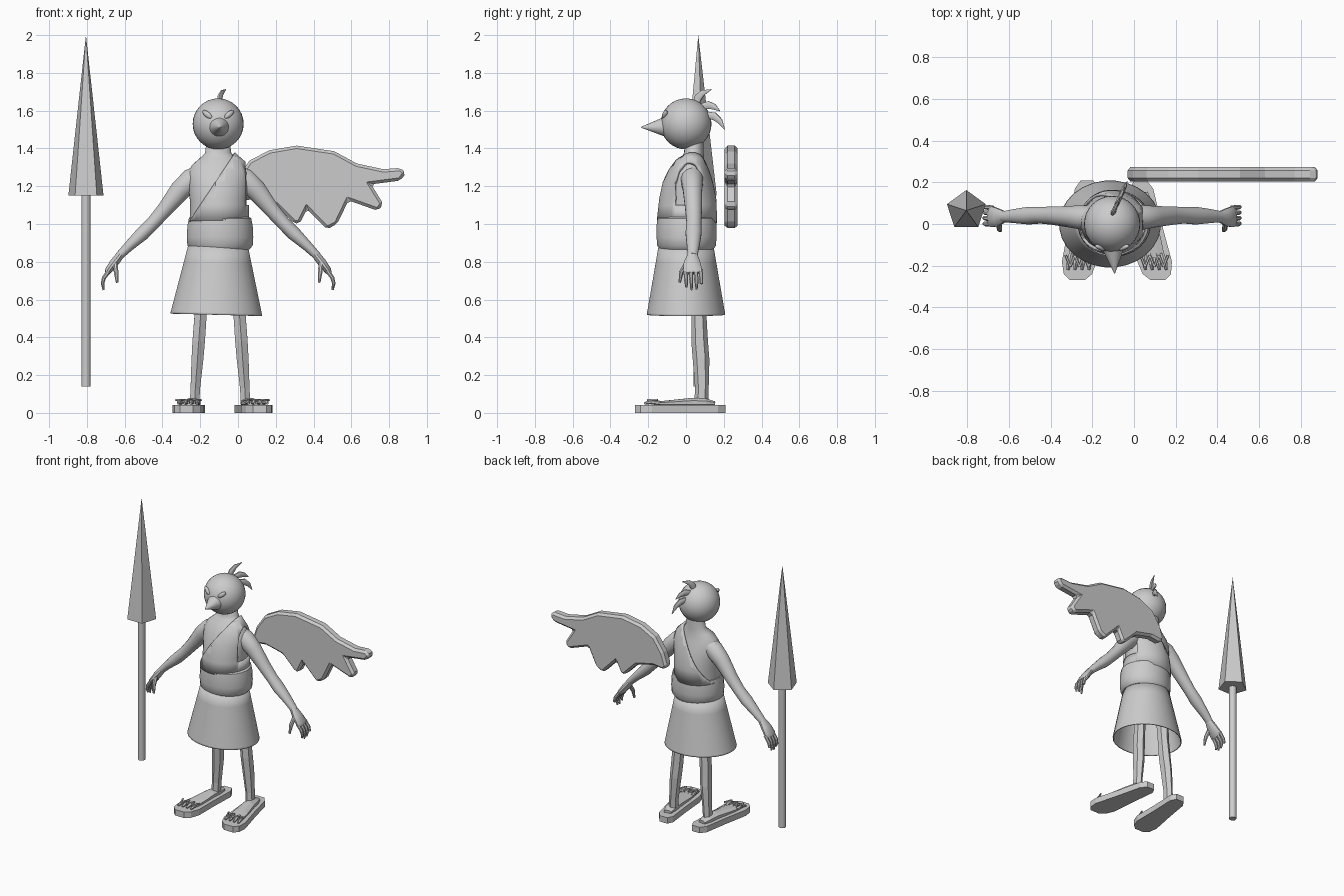
import bpy, bmesh, math
from mathutils import Vector, Matrix

GREY = bpy.data.materials.new("plain_grey")
GREY.diffuse_color = (0.6, 0.6, 0.6, 1)
CX = -0.105  # body centre line


def add(name, bm, smooth=True):
    bmesh.ops.recalc_face_normals(bm, faces=bm.faces)
    me = bpy.data.meshes.new(name)
    bm.to_mesh(me)
    bm.free()
    me.materials.append(GREY)
    for p in me.polygons:
        p.use_smooth = smooth
    if smooth:
        me.set_sharp_from_angle(angle=math.radians(40))
    ob = bpy.data.objects.new(name, me)
    bpy.context.collection.objects.link(ob)
    return ob


def tube_bm(rings, n=16, hint=(1, 0, 0), caps=True, bm=None):
    """Loft of ellipses; each ring is (x, y, z, radius along hint, other radius)."""
    bm = bm or bmesh.new()
    pts = [Vector(r[:3]) for r in rings]
    loops = []
    for i, r in enumerate(rings):
        t = (pts[min(i + 1, len(pts) - 1)] - pts[max(i - 1, 0)]).normalized()
        h = Vector(hint)
        side = (h - t * h.dot(t)).normalized()
        up = t.cross(side)
        loops.append([bm.verts.new(pts[i] + side * r[3] * math.cos(a) + up * r[4] * math.sin(a))
                      for a in (2 * math.pi * (k + 0.5) / n for k in range(n))])
    for a, b in zip(loops, loops[1:]):
        for k in range(n):
            bm.faces.new((a[k], a[(k + 1) % n], b[(k + 1) % n], b[k]))
    if caps:
        bm.faces.new(loops[0])
        bm.faces.new(loops[-1])
    return bm


def tube(name, rings, n=16, hint=(1, 0, 0), caps=True, smooth=True):
    return add(name, tube_bm(rings, n, hint, caps), smooth)


def ball(name, loc, radius, rot=Matrix(), scale=(1, 1, 1), seg=32):
    bm = bmesh.new()
    m = Matrix.Translation(loc) @ rot @ Matrix.Diagonal((*scale, 1))
    bmesh.ops.create_uvsphere(bm, u_segments=seg, v_segments=seg // 2, radius=radius, matrix=m)
    return add(name, bm)


def plate_bm(outline, y_or_z, depth):
    bm = bmesh.new()
    f = bm.faces.new([bm.verts.new(p) for p in outline])
    new = bmesh.ops.extrude_face_region(bm, geom=[f])["geom"]
    off = Vector((0, depth, 0)) if y_or_z == "y" else Vector((0, 0, depth))
    bmesh.ops.translate(bm, verts=[v for v in new if isinstance(v, bmesh.types.BMVert)], vec=off)
    return bm


# Spear: round shaft and five-sided head
tube("spear_shaft", [(-0.805, 0.065, 0.14, 0.025, 0.025), (-0.805, 0.065, 1.17, 0.025, 0.025)], 12)
bm = bmesh.new()
bmesh.ops.create_cone(bm, cap_ends=True, segments=5, radius1=0.098, radius2=0, depth=0.85,
                      matrix=Matrix.Translation((-0.805, 0.065, 1.575)))
rim = [v for v in bm.verts if v.co.z < 1.2]
ang = math.atan2(rim[0].co.y - 0.065, rim[0].co.x + 0.805)
bmesh.ops.rotate(bm, verts=bm.verts, cent=(-0.805, 0.065, 0), matrix=Matrix.Rotation(math.pi / 2 - ang, 3, "Z"))
add("spear_head", bm, False)

# Torso with neck
body = [(0.85, 0.155, 0.14, 0), (1.0, 0.152, 0.148, 0.005), (1.12, 0.15, 0.14, 0.01),
        (1.2, 0.158, 0.124, 0.012), (1.26, 0.162, 0.102, 0.02), (1.31, 0.14, 0.08, 0.028),
        (1.345, 0.1, 0.06, 0.038), (1.375, 0.07, 0.052, 0.042), (1.45, 0.06, 0.05, 0.042)]
tube("torso", [(CX, cy, z, rx, ry) for z, rx, ry, cy in body], 28)

# Draped top: an outer shell cut on a diagonal, with an arm opening
bm = tube_bm([(CX, cy, z + 0.012, rx + 0.012, ry + 0.012) for z, rx, ry, cy in body[1:8]], 40, caps=False)


def cut(bm, co, no, clear=True):
    bmesh.ops.bisect_plane(bm, geom=bm.verts[:] + bm.edges[:] + bm.faces[:],
                           plane_co=co, plane_no=no, clear_outer=clear)


cut(bm, (-0.255, 0, 1.02), (-0.33, 0, 0.22))
cut(bm, (0.04, 0, 1.2), (1, 0, 0), False)
cut(bm, (0, 0, 1.1), (0, 0, 1), False)
gone = [f for f in bm.faces if f.calc_center_median().x > 0.04 and f.calc_center_median().z > 1.1]
bmesh.ops.delete(bm, geom=gone, context="FACES")
m = add("draped_top", bm).modifiers.new("thickness", "SOLIDIFY")
m.thickness = 0.016

# Waist fold and open skirt
tube("waist_fold", [(-0.095, 0.003, z, rx, ry) for z, rx, ry in
     [(0.865, 0.155, 0.142), (0.885, 0.174, 0.156), (0.93, 0.177, 0.16),
      (0.99, 0.174, 0.16), (1.03, 0.166, 0.155), (1.04, 0.15, 0.14)]], 28)
m = tube("skirt", [(-0.105 - 0.01 * t, 0, 0.89 - 0.37 * t, 0.158 + 0.087 * t, 0.145 + 0.064 * t)
                   for t in (0, 0.25, 0.5, 0.75, 0.97, 1)], 28, caps=False).modifiers.new("thickness", "SOLIDIFY")
m.thickness = 0.006

# Head, beak and crest
ball("head", (CX, 0, 1.53), 0.135)
tube("beak", [(-0.1, -0.08, 1.515, 0.066, 0.066), (-0.1, -0.115, 1.515, 0.054, 0.052),
              (-0.093, -0.238, 1.512, 0.002, 0.002)], 20)
for path in ([(0.05, 1.63), (0.065, 1.67), (0.09, 1.695), (0.135, 1.712)],
             [(0.08, 1.62), (0.12, 1.63), (0.15, 1.62), (0.18, 1.598)],
             [(0.10, 1.58), (0.15, 1.57), (0.18, 1.545), (0.205, 1.5)]):
    tube("crest_feather", [(-0.125 + 0.45 * y, y, z, w * 0.55, w) for (y, z), w in
                           zip(path, (0.018, 0.022, 0.016, 0.002))], 8, (0.9, -0.42, 0))

for s in (-1, 1):
    # Slanted eye
    rot = Matrix.Rotation(s * 0.42, 4, "Z") @ Matrix.Rotation(-s * 0.65, 4, "Y")
    ball("eye", (CX + s * 0.058, -0.113, 1.58), 1, rot, (0.034, 0.012, 0.015), 12)

    # Arm, palm, fingers and thumb
    def pt(dx, y, z, *r):
        return (CX + s * dx, y, z, *r)
    tube("arm", [pt(0.07, 0.03, 1.27, 0.05, 0.05), pt(0.14, 0.032, 1.235, 0.06, 0.062),
                 pt(0.2, 0.035, 1.18, 0.052, 0.056), pt(0.28, 0.04, 1.08, 0.045, 0.042),
                 pt(0.345, 0.042, 1.005, 0.04, 0.037), pt(0.4, 0.04, 0.95, 0.043, 0.038),
                 pt(0.47, 0.038, 0.885, 0.034, 0.028), pt(0.525, 0.035, 0.83, 0.026, 0.022)],
         16, (0, 1, 0))
    tube("palm", [pt(0.515, 0.035, 0.84, 0.026, 0.022), pt(0.55, 0.032, 0.795, 0.045, 0.024),
                  pt(0.58, 0.035, 0.755, 0.052, 0.02), pt(0.588, 0.036, 0.74, 0.045, 0.014)],
         12, (0, 1, 0))
    for y, tip in ((-0.002, 0.665), (0.025, 0.65), (0.052, 0.655), (0.078, 0.685)):
        tube("finger", [pt(0.575, y, 0.757, 0.012, 0.013), pt(0.605, y + 0.002, 0.715, 0.012, 0.012),
                        pt(0.612, y + 0.004, 0.685, 0.01, 0.01), pt(0.606, y + 0.004, tip, 0.006, 0.006)],
             8, (0, 1, 0))
    tube("thumb", [pt(0.545, 0.005, 0.79, 0.015, 0.014), pt(0.54, -0.025, 0.745, 0.013, 0.013),
                   pt(0.535, -0.033, 0.69, 0.007, 0.007)], 8, (0, 1, 0))

    # Angular leg
    lx = -0.095
    tube("leg", [(lx + s * 0.095, 0.06, 0.78, 0.045, 0.045), (lx + s * 0.103, 0.068, 0.52, 0.037, 0.04),
                 (lx + s * 0.113, 0.072, 0.38, 0.038, 0.044), (lx + s * 0.12, 0.08, 0.28, 0.036, 0.044),
                 (lx + s * 0.131, 0.084, 0.13, 0.029, 0.036), (lx + s * 0.135, 0.082, 0.05, 0.029, 0.038)],
         6, smooth=False)

    # Sandal sole, splayed outwards
    heel, toe = (0.03, 0.115) if s > 0 else (-0.225, -0.272)

    def fx(y):
        return heel + (toe - heel) * (0.21 - y) / 0.48
    half = [(0.21, 0.03), (0.17, 0.055), (0.0, 0.066), (-0.18, 0.083), (-0.24, 0.068), (-0.27, 0.035)]
    outline = [(fx(y) + w, y, 0) for y, w in half] + [(fx(y) - w, y, 0) for y, w in reversed(half)]
    add("sandal_sole", plate_bm(outline, "z", 0.042), False)

    # Foot, toes and crossed sandal straps
    tube("foot", [(fx(y), y, 0.042 + h * 0.5, w, h) for y, w, h in
                  [(0.15, 0.028, 0.014), (0.1, 0.04, 0.024), (0.03, 0.043, 0.026),
                   (-0.08, 0.053, 0.018), (-0.16, 0.055, 0.012)]], 8, smooth=False)
    for k in range(4):
        x = -0.042 + 0.028 * k
        tube("toe", [(fx(-0.14) + x, -0.14, 0.052, 0.012, 0.012),
                     (fx(-0.19) + x * 1.15, -0.19, 0.058, 0.013, 0.012),
                     (fx(-0.22) + x * 1.2, -0.22, 0.05, 0.007, 0.006)], 6, smooth=False)
    zig = [(fx(-0.17) - 0.066 + 0.022 * k, -0.15 - 0.055 * (k % 2), 0.068) for k in range(7)]
    bm = bmesh.new()
    for a, b in zip(zig, zig[1:]):
        tube_bm([(*a, 0.006, 0.006), (*b, 0.006, 0.006)], 5, (0, 0, 1), True, bm)
    add("sandal_strap", bm, False)

# Single wing behind the left shoulder
wing = [(-0.035, 1.15), (-0.005, 1.24), (0.06, 1.335), (0.165, 1.39), (0.31, 1.415), (0.51, 1.385),
        (0.63, 1.32), (0.77, 1.29), (0.86, 1.297), (0.89, 1.27), (0.86, 1.23), (0.705, 1.21),
        (0.77, 1.105), (0.74, 1.07), (0.585, 1.125), (0.525, 1.0), (0.47, 0.972), (0.365, 1.08),
        (0.325, 1.0), (0.295, 1.005), (0.2, 1.1), (0.07, 1.13), (-0.01, 1.12)]
m = add("wing", plate_bm([(x, 0.205, z) for x, z in wing], "y", 0.068), False).modifiers.new("edge", "BEVEL")
m.width = 0.018
m.segments = 1
